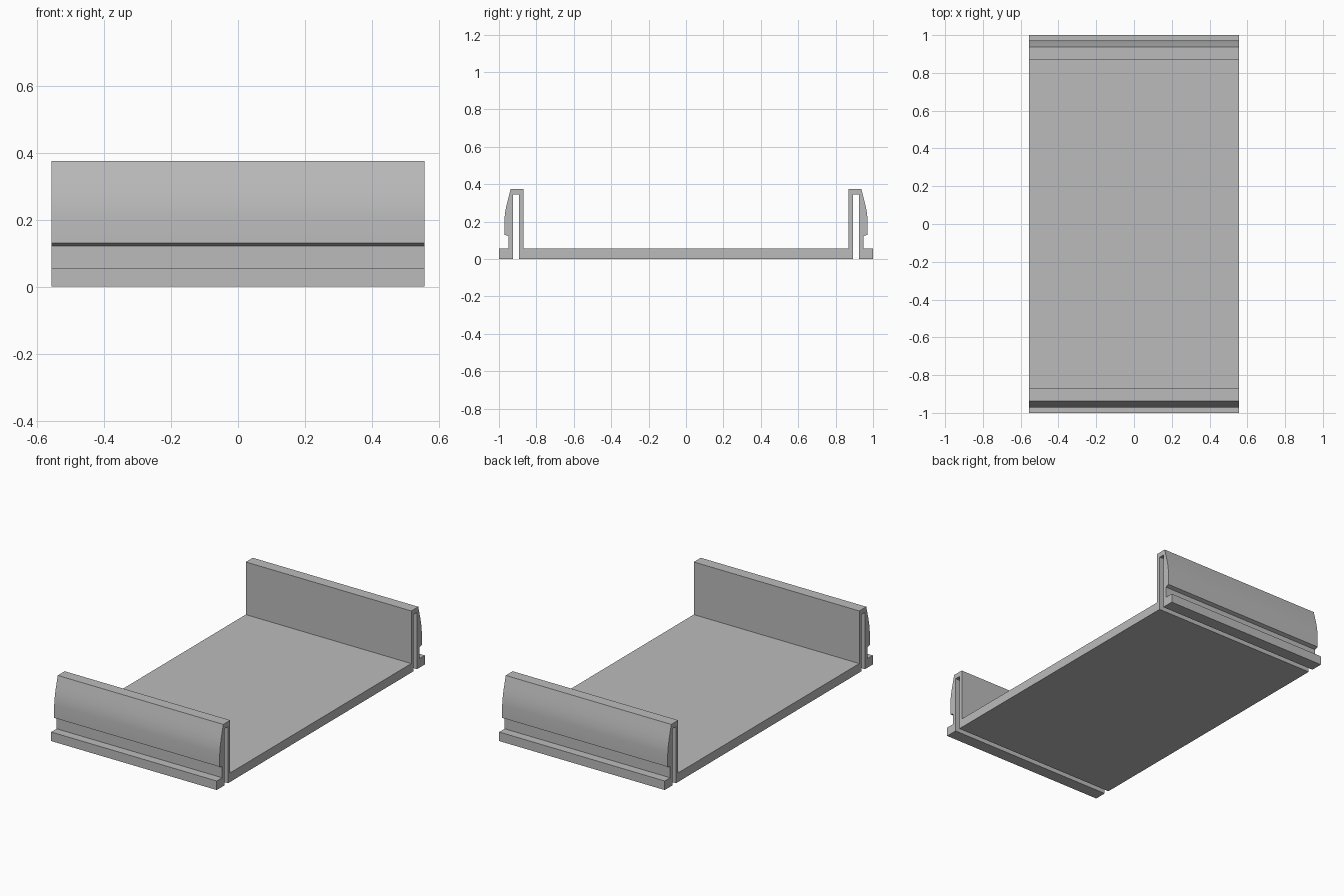
import bpy, bmesh, math

cube = bpy.data.objects.get("Cube")
if cube:
    bpy.data.objects.remove(cube, do_unlink=True)

grey = bpy.data.materials.new("mid_grey")
grey.use_nodes = True
colour = (0.5, 0.5, 0.5, 1)
grey.diffuse_color = colour
grey.node_tree.nodes["Principled BSDF"].inputs["Base Color"].default_value = colour

HALF_WIDTH = 0.557

# Half of the cross-section (y, z): floor, hollow clip wall, curved lip, foot
half = [
    (0.87, 0.055), (0.87, 0.375),                        # inner wall
    (0.937, 0.375), (0.949, 0.33), (0.959, 0.29),        # curved outer lip
    (0.967, 0.25), (0.971, 0.21), (0.971, 0.13),
    (0.948, 0.122), (0.948, 0.055),                      # notch under the lip
    (1.0, 0.055), (1.0, 0.0), (0.925, 0.0),              # foot
    (0.925, 0.345), (0.892, 0.345), (0.892, 0.0),        # slot, open below
]
profile = half + [(-y, z) for y, z in reversed(half)]

# Extrude the mirrored section along x
bm = bmesh.new()
end = bm.faces.new([bm.verts.new((-HALF_WIDTH, y, z)) for y, z in profile])
result = bmesh.ops.extrude_face_region(bm, geom=[end], use_keep_orig=True)
moved = [v for v in result["geom"] if isinstance(v, bmesh.types.BMVert)]
bmesh.ops.translate(bm, verts=moved, vec=(2 * HALF_WIDTH, 0, 0))
bmesh.ops.recalc_face_normals(bm, faces=bm.faces)
mesh = bpy.data.meshes.new("clip_tray")
bm.to_mesh(mesh)
bm.free()
mesh.materials.append(grey)

tray = bpy.data.objects.new("clip_tray", mesh)
bpy.context.collection.objects.link(tray)
bpy.ops.object.select_all(action="DESELECT")
tray.select_set(True)
bpy.context.view_layer.objects.active = tray
bpy.ops.object.shade_smooth_by_angle(angle=math.radians(15))
